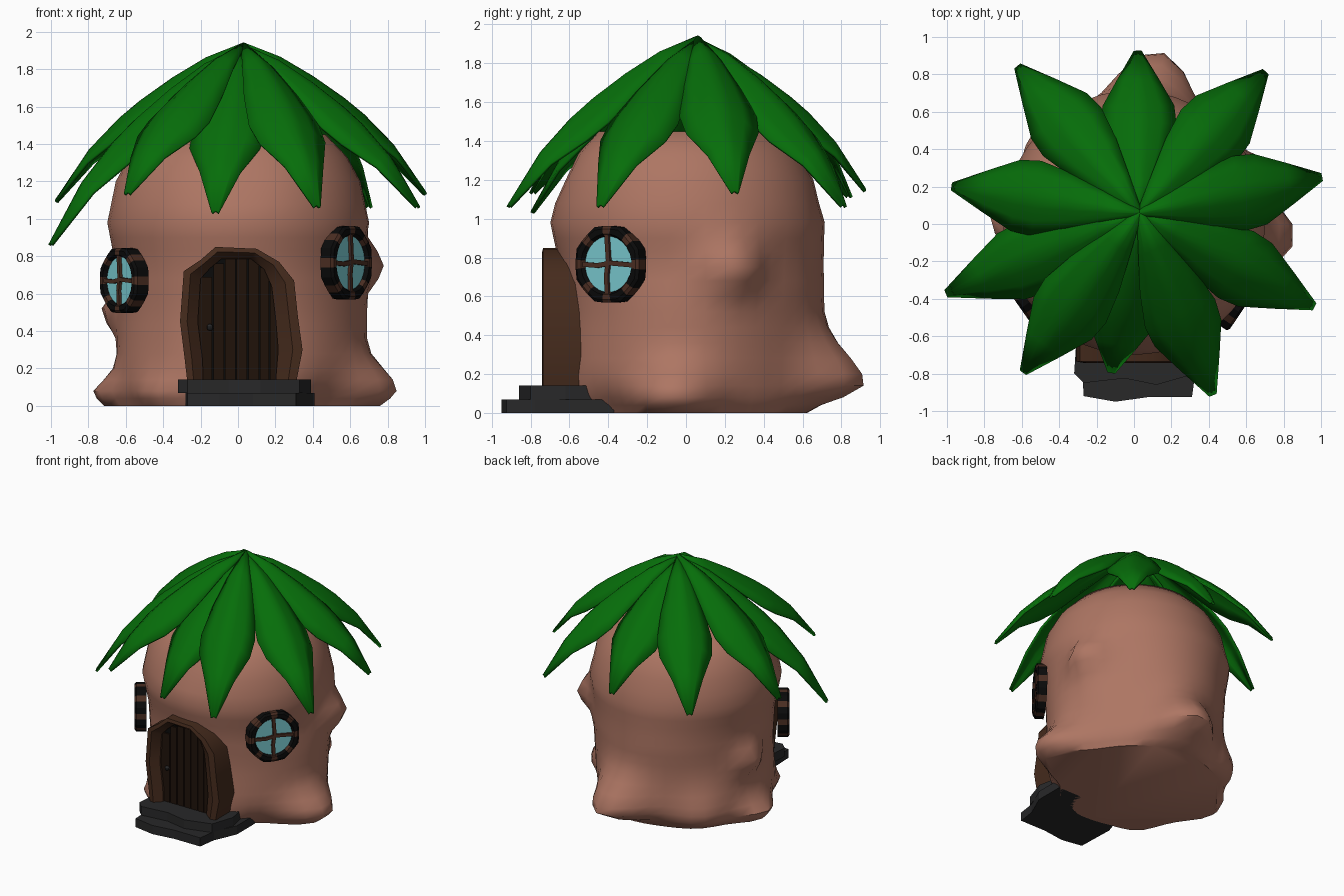
import bpy, bmesh, math
from mathutils import Vector, Matrix

if "Cube" in bpy.data.objects:
    bpy.data.objects.remove(bpy.data.objects["Cube"])


def mat(name, r, g, b):
    m = bpy.data.materials.new(name)
    m.diffuse_color = (r, g, b, 1)
    m.use_nodes = True
    m.node_tree.nodes["Principled BSDF"].inputs["Base Color"].default_value = m.diffuse_color
    return m


BARK = mat("bark", 0.42, 0.18, 0.125)
LEAF = mat("leaf green", 0.002, 0.155, 0.003)
FRAME = mat("frame brown", 0.060, 0.024, 0.012)
PLANK = mat("plank brown", 0.014, 0.006, 0.003)
BLACK = mat("black", 0.003, 0.003, 0.003)
STONE = mat("dark stone", 0.021, 0.021, 0.022)
GLASS = mat("window glass", 0.19, 0.58, 0.62)
BAND = mat("band brown", 0.070, 0.027, 0.016)


def make(name, verts, faces, mats, smooth=None, mi=None):
    me = bpy.data.meshes.new(name)
    me.from_pydata([tuple(v) for v in verts], [], faces)
    for m in mats:
        me.materials.append(m)
    if mi:
        for p, i in zip(me.polygons, mi):
            p.material_index = i
    bm = bmesh.new()
    bm.from_mesh(me)
    bmesh.ops.recalc_face_normals(bm, faces=bm.faces)
    bm.to_mesh(me)
    bm.free()
    ob = bpy.data.objects.new(name, me)
    bpy.context.collection.objects.link(ob)
    if smooth:
        bpy.ops.object.select_all(action='DESELECT')
        ob.select_set(True)
        bpy.context.view_layer.objects.active = ob
        bpy.ops.object.shade_smooth_by_angle(angle=math.radians(smooth))
    return ob


def loft(rings, closed=False):
    """Quads between equal closed rings; optionally join last ring to first."""
    n, k = len(rings[0]), len(rings)
    verts = [v for r in rings for v in r]
    faces = [(i * n + j, i * n + (j + 1) % n, (i + 1) % k * n + (j + 1) % n, (i + 1) % k * n + j)
             for i in range(k if closed else k - 1) for j in range(n)]
    if not closed:
        faces += [tuple(range(n)), tuple(range((k - 1) * n, k * n))]
    return verts, faces


def lerp_table(t, table):
    for (a, ra), (b, rb) in zip(table, table[1:]):
        if t <= b:
            return ra + (rb - ra) * (t - a) / (b - a)
    return table[-1][1]


# Trunk: radius profile plus roots and knots (angle, height, size, angle width, spread up, spread down)
PROFILE = [(0, .60), (.08, .64), (.2, .65), (.5, .64), (.75, .655), (.98, .70), (1.2, .655),
           (1.33, .585), (1.45, .47)]
BUMPS = [(82, .14, .28, 18, .24, .09), (-5, .08, .22, 18, .16, .16), (176, .06, .14, 16, .10, .14),
         (135, .10, .09, 18, .2, .1), (228, .05, .07, 14, .1, .1), (318, .0, -.06, 16, .12, .1),
         (20, .75, .16, 12, .13, .13), (170, .5, .11, 10, .10, .10), (270, .4, -.03, 25, .3, .5),
         (90, .65, .06, 45, .28, .35), (5, .5, .05, 30, .2, .25), (268, 1.25, -.045, 20, .12, .12)]


def trunk_radius(deg, z):
    r = lerp_table(z, PROFILE)
    for a, h, s, w, up, dn in BUMPS:
        d = (deg - a + 180) % 360 - 180
        r += s * math.exp(-(d / w) ** 2 - ((z - h) / (up if z > h else dn)) ** 2)
    return r


levels = [0, .04, .08, .14, .2, .28, .36, .44, .52, .6, .68, .75, .83, .9, .98, 1.08, 1.2, 1.33, 1.45]
rings = []
for z in levels:
    rings.append([Vector((trunk_radius(a, z) * math.cos(math.radians(a)),
                          trunk_radius(a, z) * math.sin(math.radians(a)), z)) for a in range(0, 360, 8)])
make("trunk", *loft(rings), [BARK], smooth=50)

# Leaf roof: pointed, ridged leaves from one apex to (x, y, z) tips
TIPS = [(.02, .92, 1.15), (.70, .81, 1.07), (1.0, .25, 1.14), (.96, -.44, 1.07), (.42, -.91, 1.07),
        (-.12, -.79, 1.04), (-.59, -.79, 1.14), (-1.0, -.37, .87), (-.97, .20, 1.10), (-.62, .84, 1.12)]
# along the leaf: fraction of length, half width, fraction of drop
STATIONS = [(0, .012, 0), (.2, .088, .095), (.38, .155, .225), (.55, .198, .37), (.66, .188, .48),
            (.82, .11, .68), (1, .018, 1)]
ACROSS = (-1, -.6, -.25, 0, .25, .6, 1)
for i, (tx, ty, tz) in enumerate(TIPS):
    apex = Vector((.03, .06, 1.935 - (.035 if i in (0, 5) else .012 * (i % 2))))
    run = Vector((tx, ty, 0)) - Vector((.03, .06, 0))
    side = Vector((-run.y, run.x, 0)).normalized()
    verts, n = [], len(ACROSS)
    for t, w, f in STATIONS:
        for u in ACROSS:
            p = apex + run * t + side * (w * u)
            p.z -= (apex.z - tz) * f + .62 * w * abs(u) ** 1.4
            verts.append(p)
    faces = [(r * n + c, r * n + c + 1, (r + 1) * n + c + 1, (r + 1) * n + c)
             for r in range(len(STATIONS) - 1) for c in range(n - 1)]
    ob = make(f"roof_leaf_{i + 1}", verts, faces, [LEAF], smooth=50)
    sol = ob.modifiers.new("thickness", 'SOLIDIFY')
    sol.thickness = .016
    sol.offset = 0

# Door frame: crooked arch with a bevelled section
OUTER = [(-.27, .12), (-.285, .25), (-.31, .45), (-.29, .72), (-.20, .78), (-.12, .85), (.10, .84),
         (.22, .77), (.30, .67), (.32, .48), (.345, .30), (.31, .12)]
INNER = [(-.185, .12), (-.19, .25), (-.215, .45), (-.20, .68), (-.15, .735), (-.09, .785), (.07, .785),
         (.14, .73), (.18, .64), (.20, .48), (.215, .30), (.20, .12)]
rings = []
for (ox, oz), (ix, iz) in zip(OUTER, INNER):
    mx, mz = ox * .6 + ix * .4, oz * .6 + iz * .4
    rings.append([Vector(p) for p in ((ox, -.5, oz), (ox, -.735, oz), (mx, -.742, mz),
                                      (ix, -.69, iz), (ix, -.5, iz))])
make("door_frame", *loft(rings), [FRAME], smooth=35)


def prism(name, pts, z0, z1, m):
    return make(name, *loft([[Vector((x, y, z)) for x, y in pts] for z in (z0, z1)]), [m])


# Door: dark backing with planks in front, and a knob
back = [[Vector((x, y, z)) for x, z in INNER] for y in (-.665, -.55)]
make("door_backing", *loft(back), [BLACK])
edges = [-.225, -.135, -.072, -.01, .052, .114, .168, .225]
tops = [.69, .76, .80, .80, .80, .74, .66]
for i, top in enumerate(tops):
    a, b = edges[i] + .003, edges[i + 1] - .003
    prism(f"door_plank_{i + 1}", [(a, -.675), (b, -.675), (b, -.655), (a, -.655)], .12, top, PLANK)
bm = bmesh.new()
bmesh.ops.create_uvsphere(bm, u_segments=10, v_segments=8, radius=.018,
                          matrix=Matrix.Translation((-.15, -.69, .42)))
me = bpy.data.meshes.new("door_knob")
bm.to_mesh(me)
bm.free()
me.materials.append(STONE)
bpy.context.collection.objects.link(bpy.data.objects.new("door_knob", me))

# Stone steps
prism("lower_step", [(-.27, -.92), (-.10, -.95), (.08, -.925), (.31, -.925), (.33, -.78), (.41, -.60),
                     (.41, -.37), (-.20, -.37), (-.28, -.62)], 0, .07, STONE)
prism("upper_step", [(-.32, -.80), (-.27, -.85), (-.05, -.825), (.12, -.86), (.33, -.80), (.39, -.62),
                     (.36, -.47), (-.25, -.47), (-.31, -.65)], .07, .14, STONE)


# Round windows: banded ring, glass disc and crossing bars, built facing outward at an angle
def window(name, centre, deg, R, depth):
    n = Vector((math.cos(math.radians(deg)), math.sin(math.radians(deg)), 0))
    up = Vector((0, 0, 1))
    s = up.cross(n)

    def at(x, y, d):
        return Vector(centre) + s * x + up * y + n * d

    rings, seg = [], 24
    h = depth / 2
    for k in range(seg):
        a = 2 * math.pi * (k - .5) / seg
        o = R * (.96 if k % 3 < 2 else 1.0)
        rings.append([at(math.cos(a) * r, math.sin(a) * r, d) for r, d in
                      ((o, -h), (o, h * .7), (o * .92, h), (R * .76, h), (R * .70, h * .5), (R * .70, -h))])
    v, f = loft(rings, closed=True)
    make(name + "_ring", v, f, [BLACK, BAND], mi=[1 if (i // 6) % 3 == 0 else 0 for i in range(len(f))])
    disc = [[at(math.cos(2 * math.pi * k / 24) * R * .73, math.sin(2 * math.pi * k / 24) * R * .73, d)
             for k in range(24)] for d in (h * .45, -h)]
    make(name + "_glass", *loft(disc), [GLASS])
    # slightly crooked glazing bars
    for label, swap in (("upright", True), ("crossbar", False)):
        rr = []
        for t, bend in ((-.75, 0), (-.3, -.03), (.1, .03), (.75, -.02)):
            w = .06 * R
            sec = []
            for e, d in ((-w, h * .3), (w, h * .3), (w, h * .85), (-w, h * .85)):
                a, b = t * R, bend * R + e
                sec.append(at(b, a, d) if swap else at(a, b, d))
            rr.append(sec)
        make(f"{name}_{label}", *loft(rr), [BAND])


window("right_window", (.583, -.39, .765), -34, .207, .075)
window("left_window", (-.612, -.37, .67), -145, .182, .085)
